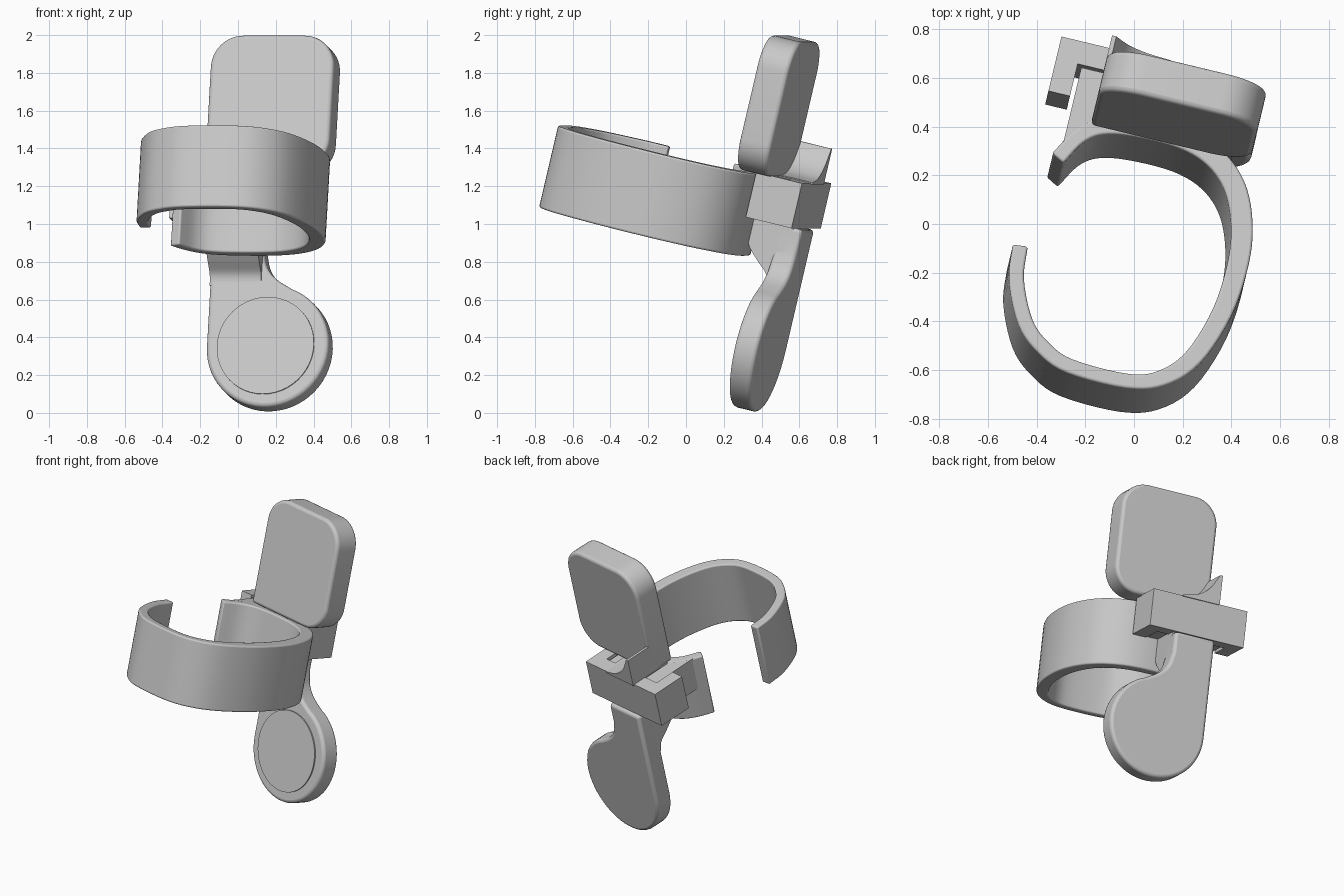
import bpy, bmesh, math
from mathutils import Matrix, Vector

cube = bpy.data.objects.get("Cube")
if cube:
    bpy.data.objects.remove(cube)

# one plain grey plastic
grey = bpy.data.materials.new("grey plastic")
grey.use_nodes = True
COLOUR = (0.58, 0.58, 0.58, 1)
grey.diffuse_color = COLOUR
grey.node_tree.nodes["Principled BSDF"].inputs["Base Color"].default_value = COLOUR

# the whole device is turned and leaned back; parts are built upright
TILT = math.radians(13.5)
POSE = Matrix.Rotation(-TILT, 4, 'Z') @ Matrix.Rotation(-TILT, 4, 'X')

# which local axes a profile's (a, b) and depth map to
PLANES = {
    "front": lambda a, b, d: (a, d, b),
    "top": lambda a, b, d: (a, b, d),
    "side": lambda a, b, d: (d, a, b),
}


def prism(name, plane, pts, lo, hi, bevel=0.0):
    """Extrude a closed profile between two depths, with optional rounded edges."""
    place = PLANES[plane]
    bm = bmesh.new()
    ends = [[bm.verts.new(place(a, b, d)) for a, b in pts] for d in (lo, hi)]
    for ring in ends:
        bm.faces.new(ring)
    n = len(pts)
    for i in range(n):
        j = (i + 1) % n
        bm.faces.new((ends[0][i], ends[0][j], ends[1][j], ends[1][i]))
    bmesh.ops.recalc_face_normals(bm, faces=bm.faces)
    mesh = bpy.data.meshes.new(name)
    bm.to_mesh(mesh)
    bm.free()
    mesh.materials.append(grey)
    ob = bpy.data.objects.new(name, mesh)
    bpy.context.collection.objects.link(ob)
    ob.matrix_world = POSE
    if bevel:
        mod = ob.modifiers.new("rounded edges", 'BEVEL')
        mod.width = bevel
        mod.segments = 3
        mod.limit_method = 'ANGLE'
        mod.angle_limit = math.radians(50)
    bpy.ops.object.select_all(action='DESELECT')
    ob.select_set(True)
    bpy.context.view_layer.objects.active = ob
    bpy.ops.object.shade_smooth_by_angle(angle=math.radians(35))


def arc(cx, cy, r, start, end, steps=12):
    angles = [math.radians(start + (end - start) * i / steps) for i in range(steps + 1)]
    return [(cx + r * math.cos(t), cy + r * math.sin(t)) for t in angles]


def spline(pts, steps=5):
    """Smooth path through the points."""
    p = [Vector(q) for q in pts]
    p = [2 * p[0] - p[1]] + p + [2 * p[-1] - p[-2]]
    out = []
    for a, b, c, d in zip(p, p[1:], p[2:], p[3:]):
        for i in range(steps):
            t = i / steps
            out.append(0.5 * (2 * b + (c - a) * t + (2 * a - 5 * b + 4 * c - d) * t * t
                              + (3 * b - a - 3 * c + d) * t ** 3))
    return out + [p[-2]]


# open cuff, thicker towards the back
path = spline([(-.433, -.517), (-.416, -.66), (-.34, -.825), (-.245, -.912),
               (-.12, -.963), (.12, -.968), (.258, -.922), (.365, -.805),
               (.437, -.59), (.453, -.367), (.427, -.2), (.363, -.06),
               (.257, .035), (.112, .08), (-.092, .08), (-.225, .05),
               (-.305, -.015), (-.367, -.122)])
outer, inner = [], []
for i, p in enumerate(path):
    along = (path[min(i + 1, len(path) - 1)] - path[max(i - 1, 0)]).normalized()
    side = Vector((along.y, -along.x))
    f = i / (len(path) - 1)
    half = 0.031 + 0.014 * math.sin(math.pi * min(1, max(0, f * 1.6 - 0.5)))
    outer.append(tuple(p + side * half))
    inner.append(tuple(p - side * half))
prism("cuff", "top", outer + inner[::-1], .883, 1.327, 0.01)

# upper paddle: three round corners, square where it meets the neck
L, R, B, T, C = -.268, .403, 1.335, 2.068, .17
paddle = ([(L, B)] + arc(R - C, B + C, C, -90, 0) + arc(R - C, T - C, C, 0, 90)
          + arc(L + C, T - C, C, 90, 180))
prism("upper_paddle", "front", paddle, .04, .215, 0.02)

# lower paddle: round disc with a straight left edge running up into the neck
NECK_L, NECK_R = -.26, .02
disc = arc(.072, .43, .332, 180, 430, 40)
throat = [tuple(p) for p in spline([disc[-1], (.1, .795), (.045, .86), (NECK_R, .95)])]
prism("lower_paddle", "front", disc + throat[1:] + [(NECK_R, 1.09), (NECK_L, 1.09)],
      .268, .395, 0.02)
prism("round_pad", "front", arc(.064, .43, .264, 0, 352.5, 47), .259, .3)

# neck stepping forward to meet the cuff
ramp = [tuple(p) for p in spline([(.272, .76), (.255, .82), (.19, .88),
                                  (.13, .945), (.1, 1.03)])]
prism("neck", "side", ramp + [(.08, 1.34), (.345, 1.34), (.345, .76)], NECK_L, NECK_R)

# mounting block filling in behind the cuff
block = [(-.36, -.07), (-.3, -.005), (-.2, .065), (-.09, .085), (.09, .085),
         (.09, .272), (-.36, .272)]
prism("mounting_block", "top", block, 1.1, 1.325)

# clip wrapped around the block
clip = [(-.469, .14), (-.378, .14), (-.378, .28), (.1, .28), (.1, .12),
        (.195, .12), (.195, .376), (-.469, .376)]
prism("clip", "top", clip, 1.095, 1.34)

# small swept fin behind the upper paddle
sweep = [tuple(p) for p in spline([(-.01, 1.345), (-.11, 1.37), (-.19, 1.43), (-.25, 1.53)])]
prism("fin", "front", [(L, 1.335), (-.01, 1.335)] + sweep + [(L, 1.53)], .15, .385)
